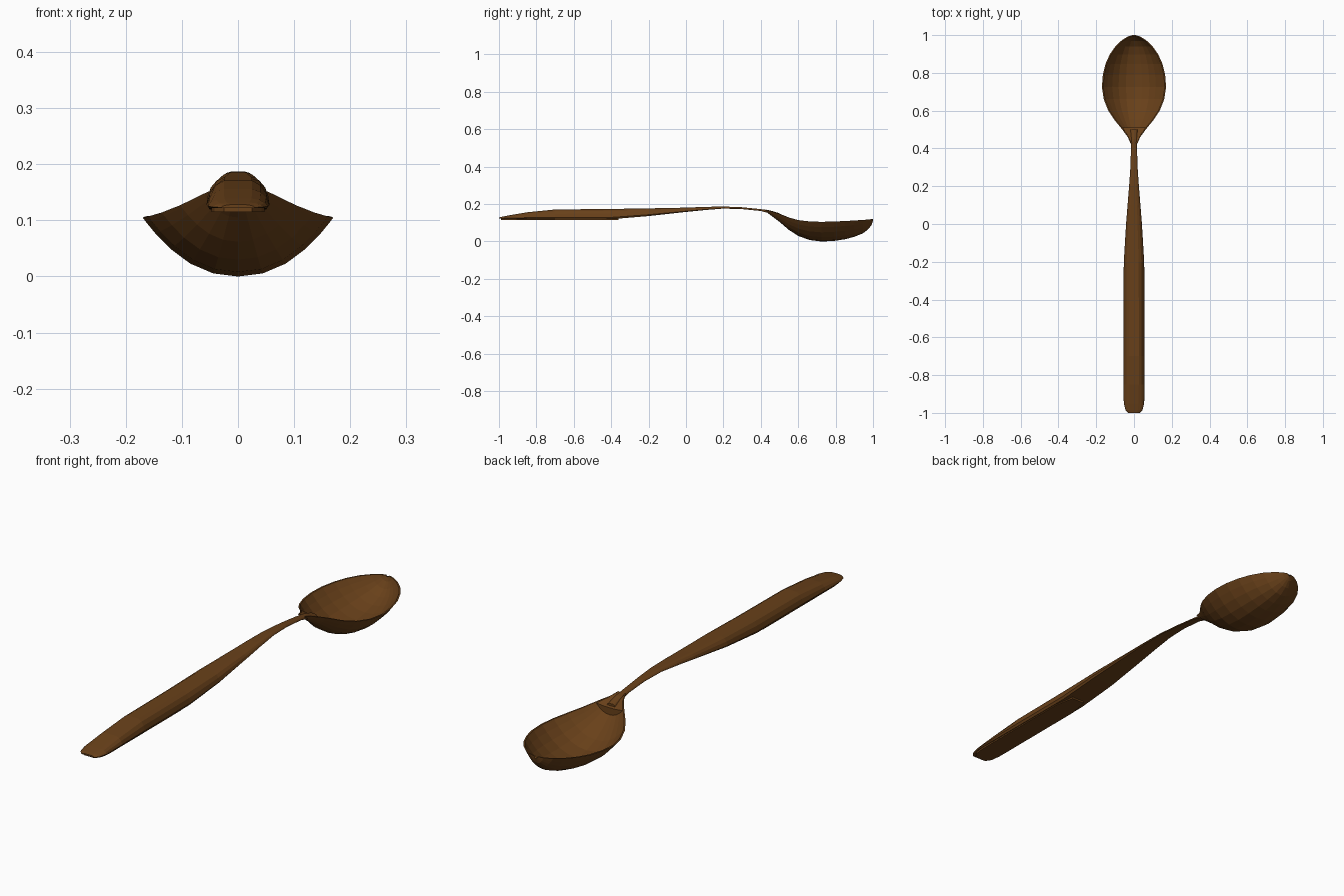
import bpy, bmesh, math

wood = bpy.data.materials.new("brown")
wood.diffuse_color = (0.14, 0.052, 0.01, 1)


def loft(name, rings):
    """Skin a row of closed rings and cap both ends."""
    bm = bmesh.new()
    rows = [[bm.verts.new(p) for p in r] for r in rings]
    n = len(rows[0])
    for a, b in zip(rows, rows[1:]):
        for i in range(n):
            j = (i + 1) % n
            bm.faces.new((a[i], a[j], b[j], b[i]))
    bm.faces.new(rows[0][::-1])
    bm.faces.new(rows[-1])
    bmesh.ops.recalc_face_normals(bm, faces=bm.faces)
    me = bpy.data.meshes.new(name)
    bm.to_mesh(me)
    bm.free()
    me.materials.append(wood)
    ob = bpy.data.objects.new(name, me)
    bpy.context.collection.objects.link(ob)
    return ob


# Bowl: y, half width, rim z, bottom z
bowl = [(0.43, 0.02, 0.168, 0.157), (0.46, 0.033, 0.16, 0.135),
        (0.50, 0.062, 0.147, 0.105), (0.55, 0.103, 0.127, 0.062),
        (0.60, 0.136, 0.114, 0.03), (0.66, 0.16, 0.107, 0.008),
        (0.725, 0.17, 0.105, 0.0), (0.79, 0.165, 0.107, 0.003),
        (0.85, 0.15, 0.109, 0.012), (0.90, 0.127, 0.112, 0.025),
        (0.945, 0.095, 0.115, 0.043), (0.975, 0.062, 0.117, 0.066),
        (0.993, 0.032, 0.119, 0.09), (1.0, 0.008, 0.12, 0.11)]
steps = [math.sin(math.radians(15 * i)) for i in range(-6, 7)]


def bowl_arc(y, w, top, bot):
    return [(w * u, y, bot + (top - bot) * abs(u) ** 2.2) for u in steps]


rings = []
for y, w, top, bot in bowl:
    t = min(0.008, (top - bot) * 0.5)
    inner = bowl_arc(0.725 + (y - 0.725) * 0.98, w * 0.96, top, bot + t)
    rings.append(bowl_arc(y, w, top, bot) + inner[::-1])
loft("bowl", rings)

# Collar filling the bowl where the handle meets it
rings = []
for y, w, top, bot in [(0.425, 0.018, 0.171, 0.16), (0.46, 0.031, 0.161, 0.14),
                       (0.485, 0.047, 0.152, 0.12), (0.51, 0.062, 0.142, 0.102)]:
    rings.append(bowl_arc(y, w, top, bot) + [(w * 0.4, y, top - 0.004), (-w * 0.4, y, top - 0.004)])
loft("collar", rings)

# Handle: y, half width, top z, bottom z, with a domed section
handle = [(-1.0, 0.03, 0.128, 0.122), (-0.985, 0.045, 0.132, 0.122),
          (-0.95, 0.054, 0.139, 0.122), (-0.85, 0.056, 0.156, 0.121),
          (-0.7, 0.056, 0.171, 0.12), (-0.4, 0.056, 0.174, 0.119),
          (-0.2, 0.054, 0.177, 0.136), (0.0, 0.042, 0.181, 0.158),
          (0.1, 0.034, 0.185, 0.168), (0.2, 0.026, 0.187, 0.176),
          (0.3, 0.019, 0.183, 0.173), (0.4, 0.016, 0.173, 0.163),
          (0.45, 0.017, 0.166, 0.15), (0.5, 0.02, 0.151, 0.135)]
section = [(-0.9, 0), (-1, 0.18), (-0.9, 0.55), (-0.72, 0.83), (-0.45, 1),
           (0.45, 1), (0.72, 0.83), (0.9, 0.55), (1, 0.18), (0.9, 0)]
loft("handle", [[(w * a, y, bot + (top - bot) * b) for a, b in section]
                for y, w, top, bot in handle])

# Thin plate under the grip
plate = [(-0.99, 0.025), (-0.965, 0.042), (-0.92, 0.047), (-0.45, 0.047), (-0.36, 0.03)]
loft("underside_plate", [[(-w, y, 0.115), (w, y, 0.115), (w, y, 0.123), (-w, y, 0.123)]
                         for y, w in plate])
